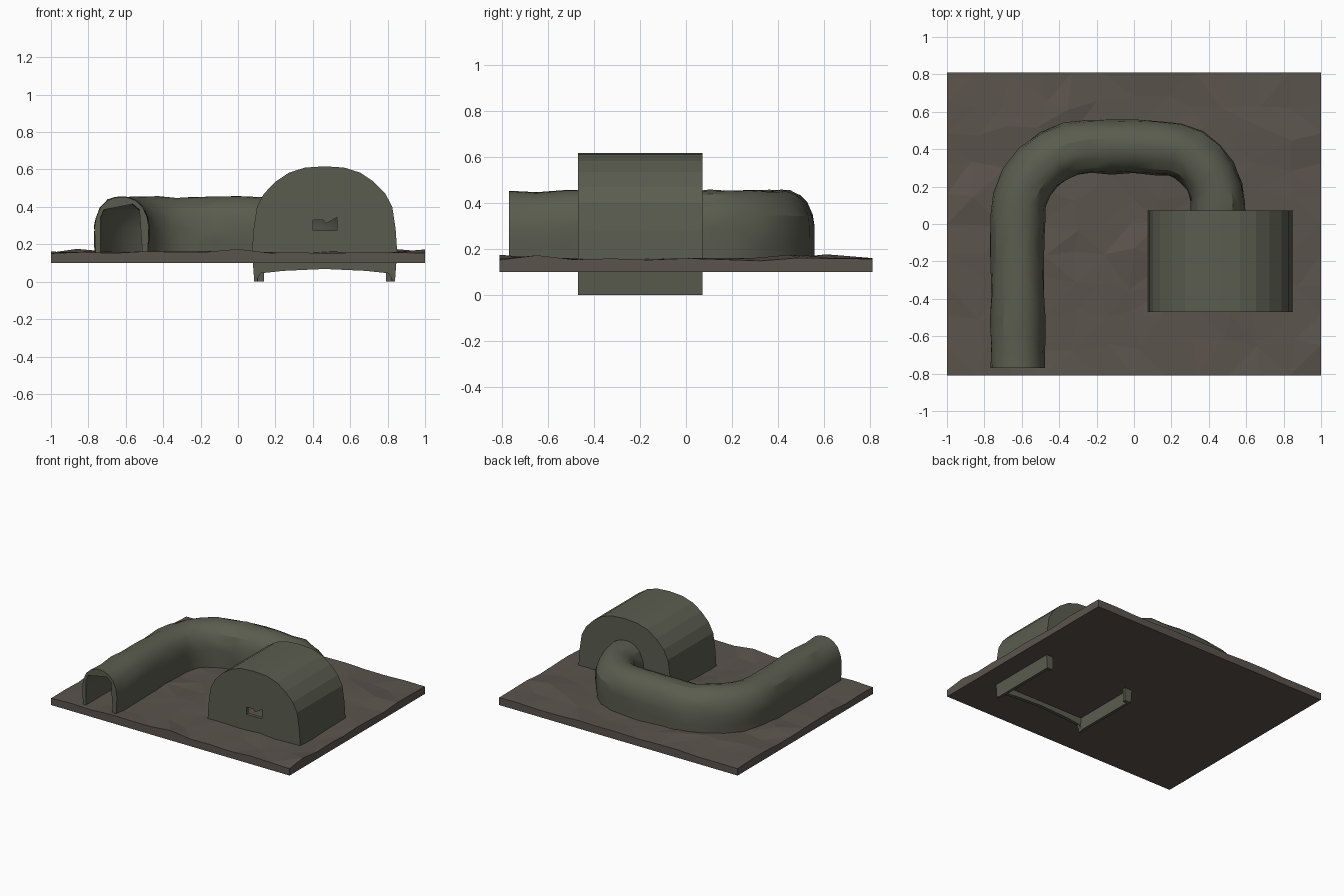
import bpy, bmesh, math, random
from mathutils import Vector

if "Cube" in bpy.data.objects:
    bpy.data.objects.remove(bpy.data.objects["Cube"])

random.seed(4)


def material(name, rgb):
    m = bpy.data.materials.new(name)
    m.diffuse_color = (*rgb, 1)
    m.use_nodes = True
    m.node_tree.nodes["Principled BSDF"].inputs["Base Color"].default_value = m.diffuse_color
    return m


CONCRETE = material("olive_concrete", (0.105, 0.108, 0.078))
EARTH = material("earth", (0.105, 0.088, 0.075))


def finish(bm, name, mat=None):
    bmesh.ops.recalc_face_normals(bm, faces=bm.faces)
    me = bpy.data.meshes.new(name)
    bm.to_mesh(me)
    bm.free()
    ob = bpy.data.objects.new(name, me)
    bpy.context.collection.objects.link(ob)
    if mat:
        me.materials.append(mat)
    return ob


def prism(name, profile, y0, y1, mat=None):
    """Extrude an x-z outline along y."""
    bm = bmesh.new()
    face = bm.faces.new([bm.verts.new((x, y0, z)) for x, z in profile])
    ext = bmesh.ops.extrude_face_region(bm, geom=[face])
    moved = [v for v in ext["geom"] if isinstance(v, bmesh.types.BMVert)]
    bmesh.ops.translate(bm, verts=moved, vec=(0, y1 - y0, 0))
    return finish(bm, name, mat)


def cut(target, cutter):
    mod = target.modifiers.new("cut", "BOOLEAN")
    mod.operation, mod.solver, mod.object = "DIFFERENCE", "EXACT", cutter
    bpy.context.view_layer.objects.active = target
    bpy.ops.object.modifier_apply(modifier=mod.name)
    bpy.data.objects.remove(cutter)


def mirrored(half, cx):
    """Half outline from bottom side to crown, mirrored about cx."""
    return [(cx - x, z) for x, z in half] + [(cx + x, z) for x, z in reversed(half[:-1])]


# Ground slab: uneven top, flat underside
bm = bmesh.new()
NX, NY = 12, 10
top = []
for i in range(NX + 1):
    for j in range(NY + 1):
        edge = i in (0, NX) or j in (0, NY)
        dx, dy = (0, 0) if edge else (random.uniform(-.04, .04), random.uniform(-.04, .04))
        z = random.uniform(.148, .162) + (.016 if random.random() < .08 else 0)
        top.append(bm.verts.new((-1 + 2 * i / NX + dx, -.81 + 1.62 * j / NY + dy, z)))
for i in range(NX):
    for j in range(NY):
        a = i * (NY + 1) + j
        bm.faces.new([top[k] for k in (a, a + NY + 1, a + NY + 2, a + 1)])
ext = bmesh.ops.extrude_face_region(bm, geom=bm.faces[:])
bottom = [v for v in ext["geom"] if isinstance(v, bmesh.types.BMVert)]
for v in bottom:
    v.co.z = .1
flat = [f for f in bm.faces if all(abs(v.co.z - .1) < 1e-5 for v in f.verts)]
bmesh.ops.triangulate(bm, faces=[f for f in bm.faces if f not in flat])
finish(bm, "ground", EARTH)

# Bent tunnel: hollow arch swept along a U-shaped path
path = [(-.622, y) for y in (-.77, -.65, -.52, -.38, -.24, -.1)]
R = .385
path += [(-.622 + R - R * math.cos(t), .03 + R * math.sin(t))
         for t in [math.radians(15 * k) for k in range(7)]]
path += [(-.12, .415), (0, .415), (.12, .41)]
r = .31
path += [(.14 + r * math.sin(t), .41 - r + r * math.cos(t))
         for t in [math.radians(15 * k) for k in range(1, 7)]]
path += [(.45, .06)]
outer = mirrored([(.137, .12), (.143, .22), (.145, .29), (.136, .345), (.113, .398),
                  (.075, .434), (.035, .45), (0, .453)], 0)
inner = mirrored([(.113, .12), (.12, .22), (.122, .29), (.114, .34), (.095, .385),
                  (.06, .415), (0, .43)], 0)
ring = outer + inner[::-1]
bm = bmesh.new()
rings = []
for k, p in enumerate(path):
    a, b = Vector(path[max(k - 1, 0)]), Vector(path[min(k + 1, len(path) - 1)])
    d = (b - a).normalized()
    side = Vector((d.y, -d.x))
    j = 0 if k in (0, len(path) - 1) else .006
    row = []
    lift = random.uniform(-j, j)
    for n, (o, z) in enumerate(ring):
        amt = j if n < len(outer) else 0
        q = Vector(p) + side * (o + random.uniform(-amt, amt))
        row.append(bm.verts.new((q.x, q.y, z + (lift + random.uniform(-amt, amt) / 2 if z > .2 else 0))))
    rings.append(row)
N = len(ring)
for A, B in zip(rings, rings[1:]):
    for n in range(N):
        m = (n + 1) % N
        bm.faces.new((A[n], A[m], B[m], B[n]))
bm.faces.new(rings[0])
bm.faces.new(rings[-1])
bmesh.ops.triangulate(bm, faces=bm.faces)
tunnel = finish(bm, "tunnel", CONCRETE)
bpy.context.view_layer.objects.active = tunnel
tunnel.select_set(True)
bpy.ops.object.shade_smooth_by_angle(angle=math.radians(25))
tunnel.select_set(False)

# Bunker: arched shell with end walls and open bottom
CX = .463
arch = mirrored([(.376, 0), (.388, .16), (.38, .28), (.362, .4), (.325, .47), (.262, .535),
                 (.19, .583), (.105, .61), (0, .617)], CX)
bunker = prism("bunker", arch, -.47, .072, CONCRETE)
room = mirrored([(.35, -.1), (.362, .16), (.355, .28), (.338, .39), (.303, .455), (.245, .515),
                 (.178, .56), (.1, .585), (0, .592)], CX)
cut(bunker, prism("room_cutter", room, -.445, .047))

# Arched lower edges of the end walls
foot = mirrored([(.36, -.1), (.36, .015), (.342, .045), (.22, .058), (0, .068)], CX)
cut(bunker, prism("front_foot_cutter", foot, -.6, -.43))
cut(bunker, prism("back_foot_cutter", [(.14, -.1), (.14, .13), (.79, .13), (.79, -.1)], .03, .2))

# Broken window slot in front, tunnel doorway at the back
slot = [(.4, .275), (.53, .275), (.53, .345), (.475, .312), (.455, .33), (.4, .33)]
cut(bunker, prism("slot_cutter", slot, -.6, -.4))
door = [(.45 + x, z if z > .13 else .05) for x, z in inner]
cut(bunker, prism("door_cutter", door, .02, .2))
